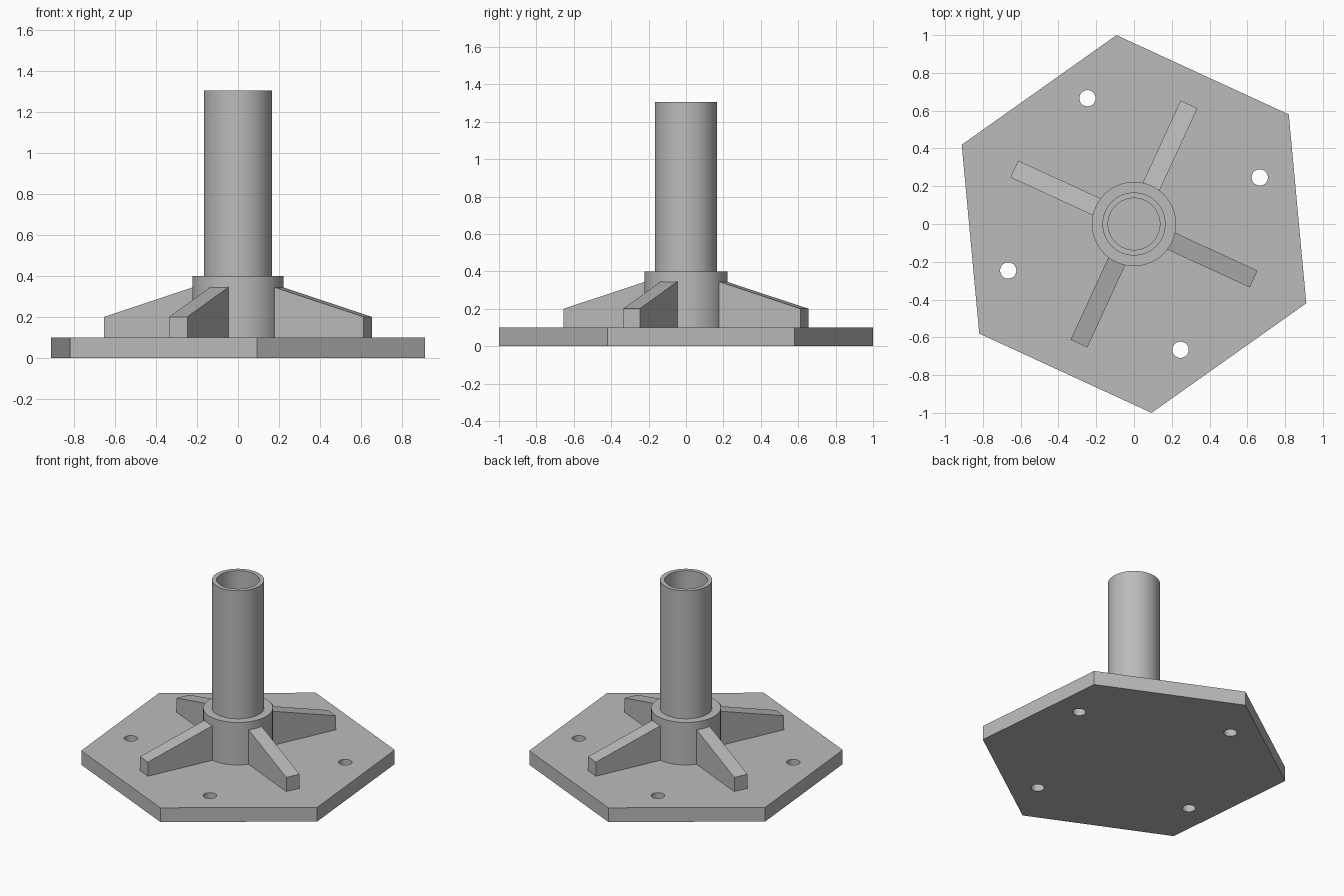
import bpy, bmesh
from math import radians, sin, cos, tau

cube = bpy.data.objects.get("Cube")
if cube:
    bpy.data.objects.remove(cube, do_unlink=True)

TURN = radians(65.3)      # heading of the first rib
PLATE_TOP = 0.1

metal = bpy.data.materials.new("grey metal")
metal.use_nodes = True
metal.diffuse_color = (0.5, 0.5, 0.5, 1)
metal.node_tree.nodes["Principled BSDF"].inputs["Base Color"].default_value = (0.5, 0.5, 0.5, 1)


def finish(name, bm, smooth=False):
    bmesh.ops.recalc_face_normals(bm, faces=bm.faces)
    mesh = bpy.data.meshes.new(name)
    bm.to_mesh(mesh)
    bm.free()
    mesh.materials.append(metal)
    obj = bpy.data.objects.new(name, mesh)
    bpy.context.collection.objects.link(obj)
    if smooth:
        bpy.ops.object.select_all(action="DESELECT")
        obj.select_set(True)
        bpy.context.view_layer.objects.active = obj
        bpy.ops.object.shade_smooth_by_angle(angle=radians(30))
    return obj


def extrude(bm, points, offset):
    """Closed prism from an outline and an extrusion vector."""
    face = bm.faces.new([bm.verts.new(p) for p in points])
    moved = bmesh.ops.extrude_face_region(bm, geom=[face], use_keep_orig=True)["geom"]
    verts = [v for v in moved if isinstance(v, bmesh.types.BMVert)]
    bmesh.ops.translate(bm, verts=verts, vec=offset)


def ring(radius, count, z, start=0, centre=(0, 0)):
    return [(centre[0] + radius * cos(start + tau * i / count),
             centre[1] + radius * sin(start + tau * i / count), z) for i in range(count)]


def lathe(name, profile, steps=64):
    bm = bmesh.new()
    verts = [bm.verts.new((r, 0, z)) for r, z in profile]
    edges = [bm.edges.new((verts[i - 1], verts[i])) for i in range(len(verts))]
    bmesh.ops.spin(bm, geom=verts + edges, cent=(0, 0, 0), axis=(0, 0, 1),
                   angle=tau, steps=steps, use_duplicate=False)
    bmesh.ops.remove_doubles(bm, verts=bm.verts, dist=0.0001)
    return finish(name, bm, smooth=True)


# Hexagonal base plate with four bolt holes between the ribs
bm = bmesh.new()
extrude(bm, ring(1.004, 6, 0, TURN + radians(30)), (0, 0, PLATE_TOP))
plate = finish("base_plate", bm)

bm = bmesh.new()
for x, y, _ in ring(0.71, 4, 0, TURN + radians(45)):
    extrude(bm, ring(0.043, 32, -0.1, 0, (x, y)), (0, 0, 0.4))
cutter = finish("bolt_hole_cutter", bm)
cutter.hide_render = True
cutter.hide_viewport = True
cutter.display_type = "WIRE"
holes = plate.modifiers.new("bolt_holes", "BOOLEAN")
holes.object = cutter
holes.operation = "DIFFERENCE"
holes.solver = "EXACT"
bpy.context.view_layer.objects.active = plate
plate.select_set(True)
bpy.ops.object.shade_smooth_by_angle(angle=radians(30))

# Upright tube, open at the top, and the collar around its foot
lathe("tube", [(0.137, PLATE_TOP), (0.167, PLATE_TOP), (0.167, 1.305), (0.137, 1.305)])
lathe("collar", [(0.16, PLATE_TOP), (0.223, PLATE_TOP), (0.223, 0.4), (0.16, 0.4)])

# Four sloping ribs
for i in range(4):
    bm = bmesh.new()
    side = [(0.19, PLATE_TOP), (0.697, PLATE_TOP), (0.697, 0.2), (0.217, 0.345), (0.19, 0.345)]
    extrude(bm, [(r, -0.049, z) for r, z in side], (0, 0.098, 0))
    rib = finish(f"rib_{i + 1}", bm)
    rib.rotation_euler.z = TURN + tau * i / 4
